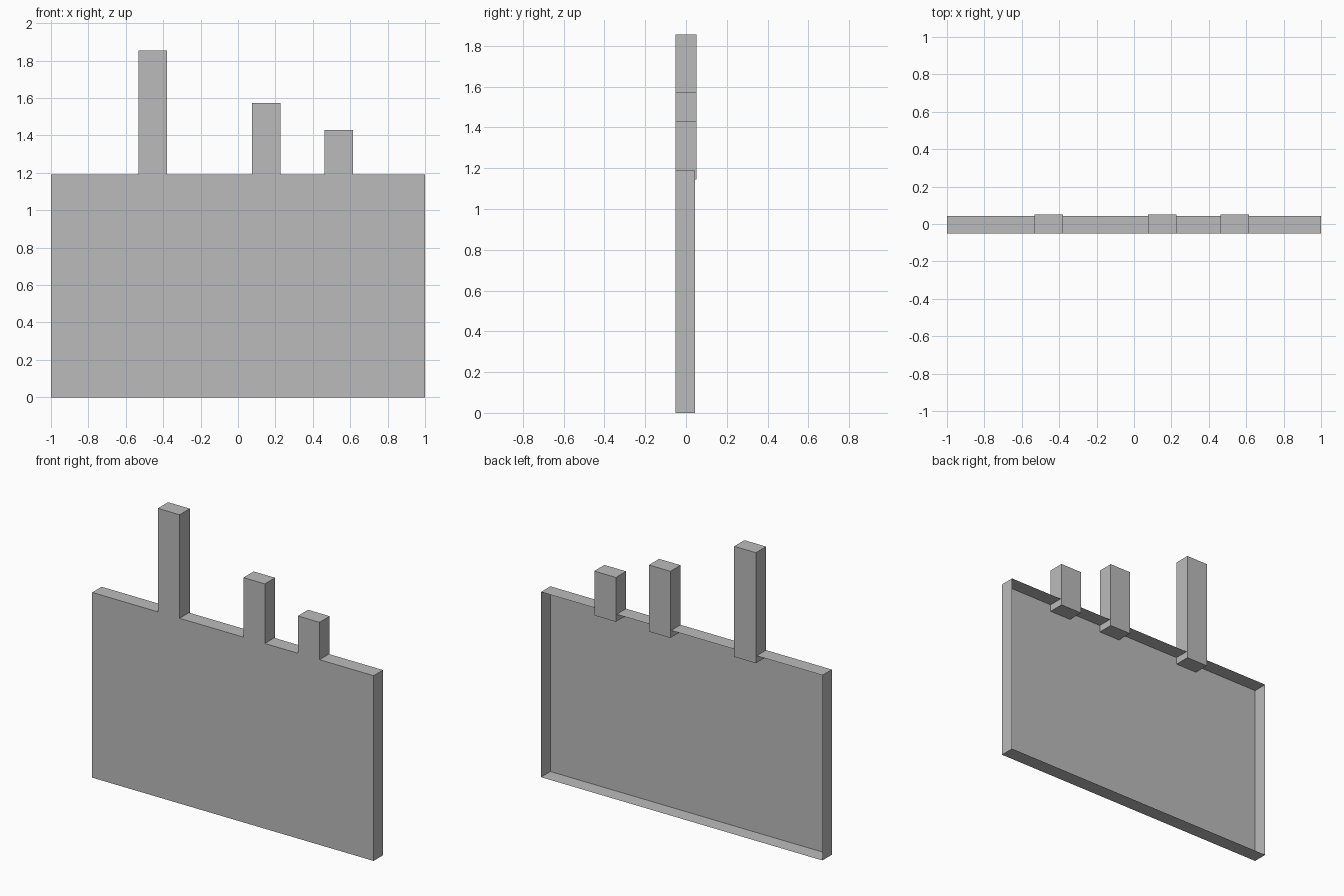
import bpy
import bmesh

if "Cube" in bpy.data.objects:
    bpy.data.objects.remove(bpy.data.objects["Cube"])

FRONT = -0.0515

grey = bpy.data.materials.new("plain_grey")
grey.diffuse_color = (0.5, 0.5, 0.5, 1)
grey.use_nodes = True
grey.node_tree.nodes["Principled BSDF"].inputs["Base Color"].default_value = grey.diffuse_color


def box(name, x0, x1, y0, y1, z0, z1, open_back=False):
    """Axis-aligned box; open_back leaves out the +y face."""
    bm = bmesh.new()
    bmesh.ops.create_cube(bm, size=1)
    for v in bm.verts:
        v.co.x = x1 if v.co.x > 0 else x0
        v.co.y = y1 if v.co.y > 0 else y0
        v.co.z = z1 if v.co.z > 0 else z0
    bm.normal_update()
    if open_back:
        back = [f for f in bm.faces if f.normal.y > 0.9]
        bmesh.ops.delete(bm, geom=back, context='FACES_ONLY')
    mesh = bpy.data.meshes.new(name)
    bm.to_mesh(mesh)
    bm.free()
    mesh.materials.append(grey)
    obj = bpy.data.objects.new(name, mesh)
    bpy.context.collection.objects.link(obj)
    return obj


# Thin-walled tray standing upright, open at the back
box("panel", -1, 1, FRONT, 0.0435, 0, 1.19, open_back=True)

# Posts set into the top edge: left, right, top height
for name, x0, x1, top in (("tall_post", -0.533, -0.379, 1.855),
                          ("middle_post", 0.075, 0.227, 1.573),
                          ("short_post", 0.462, 0.616, 1.43)):
    box(name, x0, x1, FRONT, 0.0515, 1.145, top)
